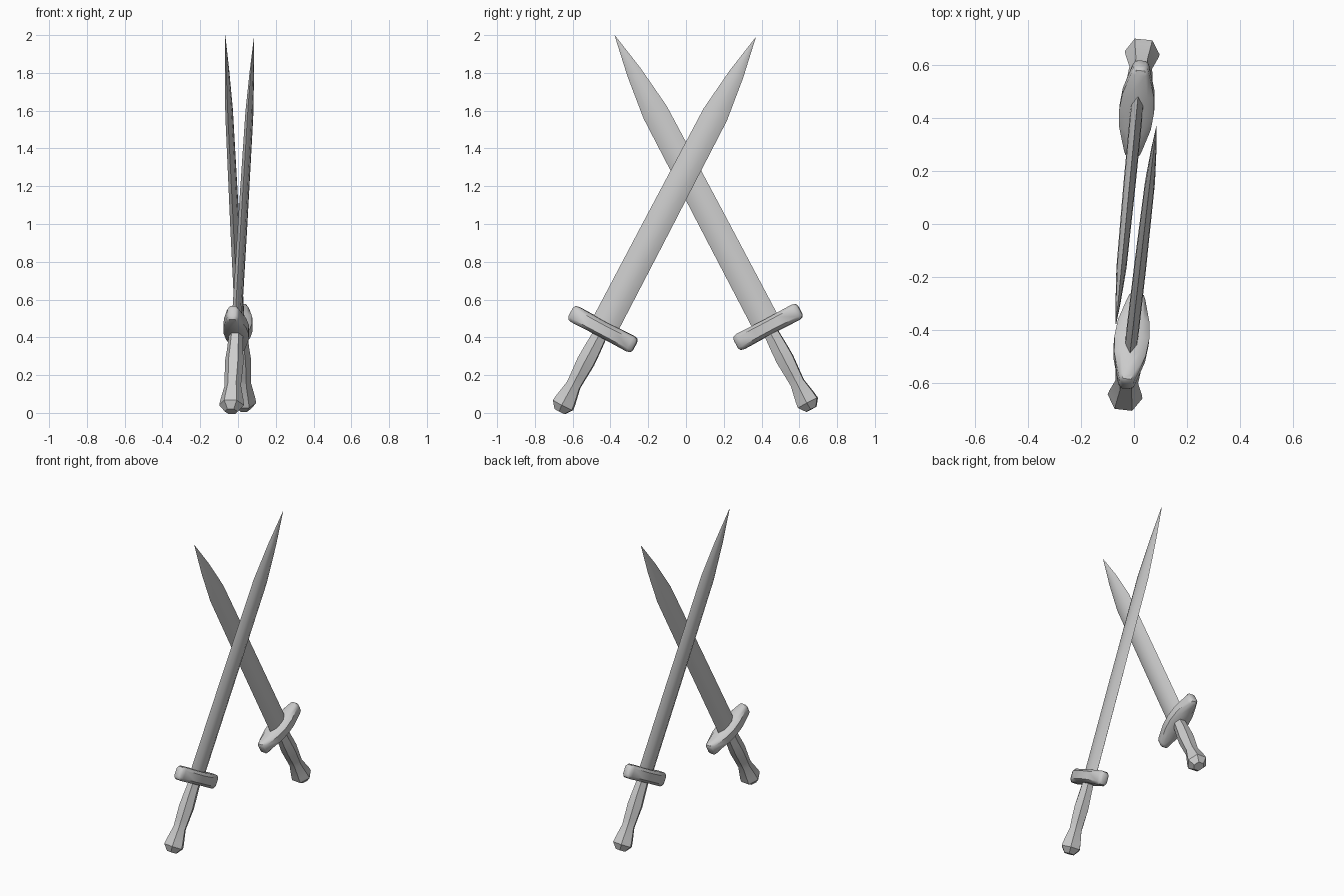
import bpy, bmesh
from math import sin, cos, pi
from mathutils import Vector, Matrix

cube = bpy.data.objects.get("Cube")
if cube:
    bpy.data.objects.remove(cube, do_unlink=True)

steel = bpy.data.materials.new("light grey")
steel.use_nodes = True
grey = (0.6, 0.6, 0.6, 1)
steel.diffuse_color = grey
steel.node_tree.nodes["Principled BSDF"].inputs["Base Color"].default_value = grey


def loft(name, section, rings, frame, angle):
    """Skin a unit section scaled along +z; rings are (z, x scale, y scale)."""
    bm = bmesh.new()
    loops = [[bm.verts.new((x * sx, y * sy, z)) for x, y in section]
             for z, sx, sy in rings]
    n = len(section)
    for a, b in zip(loops, loops[1:]):
        for i in range(n):
            j = (i + 1) % n
            bm.faces.new((a[i], a[j], b[j], b[i]))
    bm.faces.new(loops[0][::-1])
    bm.faces.new(loops[-1])
    bmesh.ops.recalc_face_normals(bm, faces=bm.faces)
    mesh = bpy.data.meshes.new(name)
    bm.to_mesh(mesh)
    bm.free()
    mesh.materials.append(steel)
    obj = bpy.data.objects.new(name, mesh)
    bpy.context.collection.objects.link(obj)
    obj.matrix_world = frame
    bpy.ops.object.select_all(action='DESELECT')
    obj.select_set(True)
    bpy.context.view_layer.objects.active = obj
    bpy.ops.object.shade_smooth_by_angle(angle=angle)


# Sections: x runs across the blade, y through its thickness
hexagon = [(cos(pi / 2 + i * pi / 3), sin(pi / 2 + i * pi / 3)) for i in range(6)]
blade_section = [(1, 0), (0.5, 0.9), (0, 1), (-0.5, 0.9),
                 (-1, 0), (-0.5, -0.9), (0, -1), (0.5, -0.9)]
guard_section = [(1, 0.6), (0.6, 1), (-0.6, 1), (-1, 0.6),
                 (-1, -0.6), (-0.6, -1), (0.6, -1), (1, -0.6)]

grip = [(-0.018, 0.034, 0.034), (0.02, 0.066, 0.066), (0.05, 0.062, 0.062),
        (0.14, 0.043, 0.043), (0.19, 0.046, 0.046), (0.28, 0.053, 0.05),
        (0.35, 0.05, 0.043), (0.46, 0.042, 0.036)]
blade = [(0.46, 0.076, 0.024), (1.1, 0.074, 0.023), (1.76, 0.07, 0.019),
         (2.0, 0.041, 0.011), (2.22, 0.001, 0.001)]
half_guard = [(0.0, 0.042, 0.066), (0.07, 0.043, 0.06),
              (0.165, 0.045, 0.034), (0.185, 0.04, 0.027), (0.193, 0.026, 0.016)]
guard = [(-z, h, d) for z, h, d in half_guard[:0:-1]] + half_guard


def sword(side, pommel, tip):
    pommel, tip = Vector(pommel), Vector(tip)
    axis = (tip - pommel).normalized()
    thick = Vector((0, 0, 1)).cross(axis).normalized()
    wide = thick.cross(axis)

    def frame(x, y, z, origin):
        m = Matrix((x, y, z)).transposed().to_4x4()
        m.translation = origin
        return m

    along = frame(wide, thick, axis, pommel)
    loft(side + "_grip", hexagon, grip, along, 0.7)
    loft(side + "_blade", blade_section, blade, along, 0.75)
    across = frame(axis, -thick, wide, pommel + axis * 0.475)
    loft(side + "_guard", guard_section, guard, across, 0.8)


sword("front_sword", (-0.035, -0.66, 0.023), (0.085, 0.37, 1.99))
sword("back_sword", (0.032, 0.655, 0.035), (-0.068, -0.378, 2.0))
